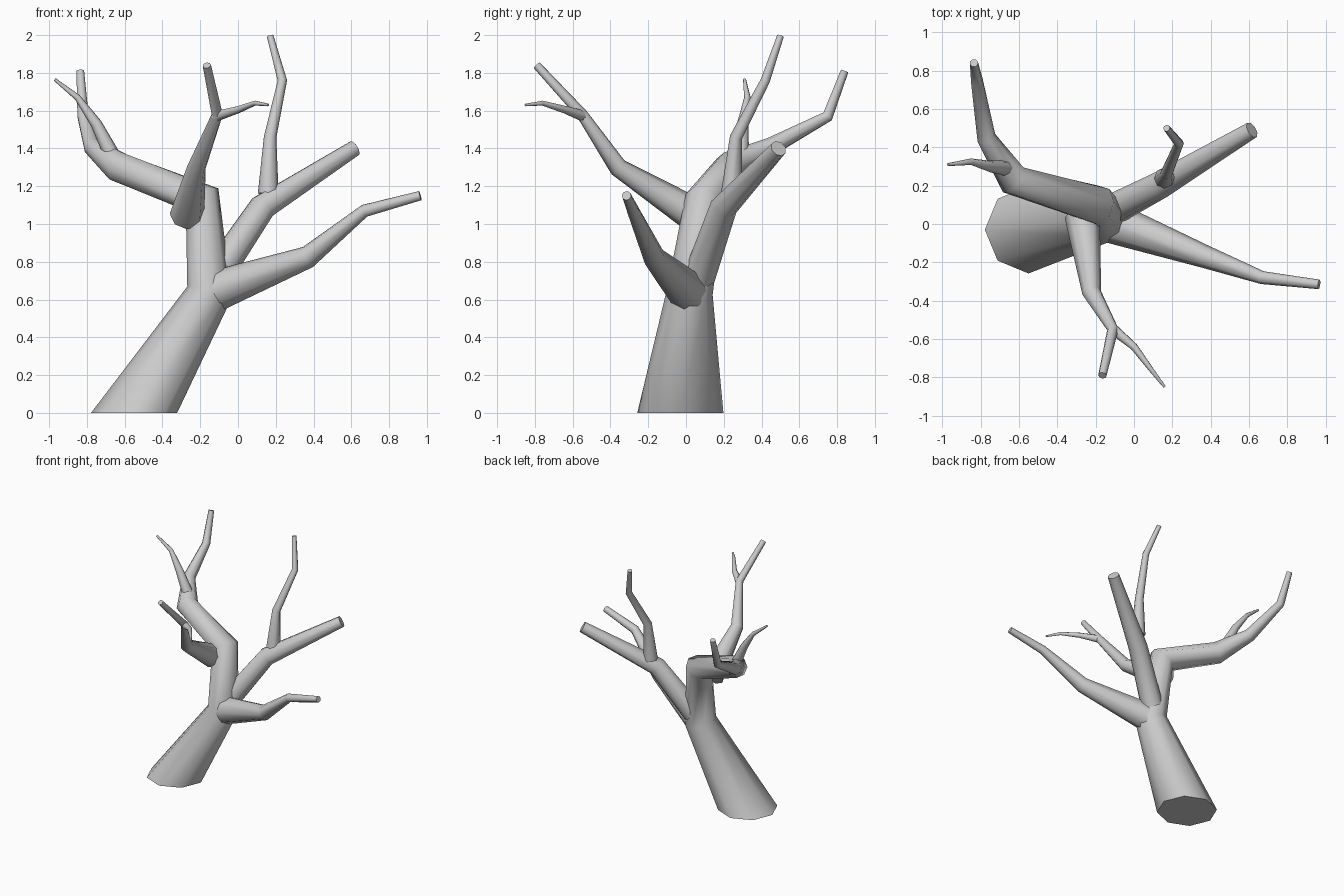
import bpy, bmesh, math
from mathutils import Vector

if "Cube" in bpy.data.objects:
    bpy.data.objects.remove(bpy.data.objects["Cube"])

SIDES = 8


def limb(name, points, base_normal=None):
    """Tapered, capped tube through (x, y, z, radius) points."""
    ctr = [Vector(p[:3]) for p in points]
    seg = [(b - a).normalized() for a, b in zip(ctr, ctr[1:])]
    normals = [seg[0]] + [(a + b).normalized() for a, b in zip(seg, seg[1:])] + [seg[-1]]
    if base_normal:
        normals[0] = Vector(base_normal)
    n0 = normals[0]
    ref = Vector((1, 0, 0)) if abs(n0.x) < 0.8 else Vector((0, 0, 1))
    side = (ref - n0 * ref.dot(n0)).normalized()
    bm = bmesh.new()
    rings, prev = [], n0
    for c, n, p in zip(ctr, normals, points):
        side = prev.rotation_difference(n) @ side
        up = n.cross(side)
        rings.append([bm.verts.new(c + p[3] * (side * math.cos(a) + up * math.sin(a)))
                      for a in (2 * math.pi * i / SIDES for i in range(SIDES))])
        prev = n
    for r0, r1 in zip(rings, rings[1:]):
        for i in range(SIDES):
            j = (i + 1) % SIDES
            bm.faces.new((r0[i], r0[j], r1[j], r1[i]))
    bm.faces.new(rings[0][::-1])
    bm.faces.new(rings[-1])
    mesh = bpy.data.meshes.new(name)
    bm.to_mesh(mesh)
    bm.free()
    ob = bpy.data.objects.new(name, mesh)
    bpy.context.collection.objects.link(ob)
    bpy.ops.object.select_all(action='DESELECT')
    ob.select_set(True)
    bpy.context.view_layer.objects.active = ob
    bpy.ops.object.shade_smooth_by_angle(angle=math.radians(50))


# Leaning trunk that continues into the left limb
limb("trunk_and_left_limb", [
    (-0.55, -0.03, 0.0, 0.228), (-0.15, 0.02, 0.64, 0.122), (-0.19, 0.10, 1.13, 0.105),
    (-0.63, 0.23, 1.30, 0.085), (-0.77, 0.45, 1.41, 0.05),
    (-0.82, 0.75, 1.57, 0.032), (-0.835, 0.84, 1.81, 0.022)], (0, 0, 1))
limb("left_twig", [
    (-0.65, 0.29, 1.33, 0.045), (-0.75, 0.30, 1.53, 0.03),
    (-0.85, 0.325, 1.67, 0.017), (-0.97, 0.31, 1.765, 0.008)])

# Branch reaching forward
limb("front_branch", [
    (-0.27, 0.04, 1.05, 0.092), (-0.22, -0.36, 1.30, 0.05),
    (-0.11, -0.55, 1.58, 0.03), (-0.165, -0.79, 1.84, 0.022)])
limb("front_twig", [
    (-0.12, -0.54, 1.57, 0.03), (0.0, -0.64, 1.605, 0.02),
    (0.09, -0.76, 1.64, 0.013), (0.16, -0.85, 1.63, 0.007)])

# Low branch to the right
limb("right_branch", [
    (-0.12, 0.01, 0.645, 0.11), (0.37, -0.17, 0.825, 0.06),
    (0.67, -0.28, 1.07, 0.034), (0.965, -0.315, 1.15, 0.025)])

# Branch to the back right with an upright twig
limb("back_branch", [
    (-0.12, 0.07, 0.72, 0.085), (0.13, 0.20, 1.09, 0.073), (0.615, 0.49, 1.40, 0.045)])
limb("back_twig", [
    (0.16, 0.24, 1.16, 0.055), (0.17, 0.265, 1.46, 0.033),
    (0.235, 0.42, 1.76, 0.025), (0.17, 0.50, 1.995, 0.018)])
